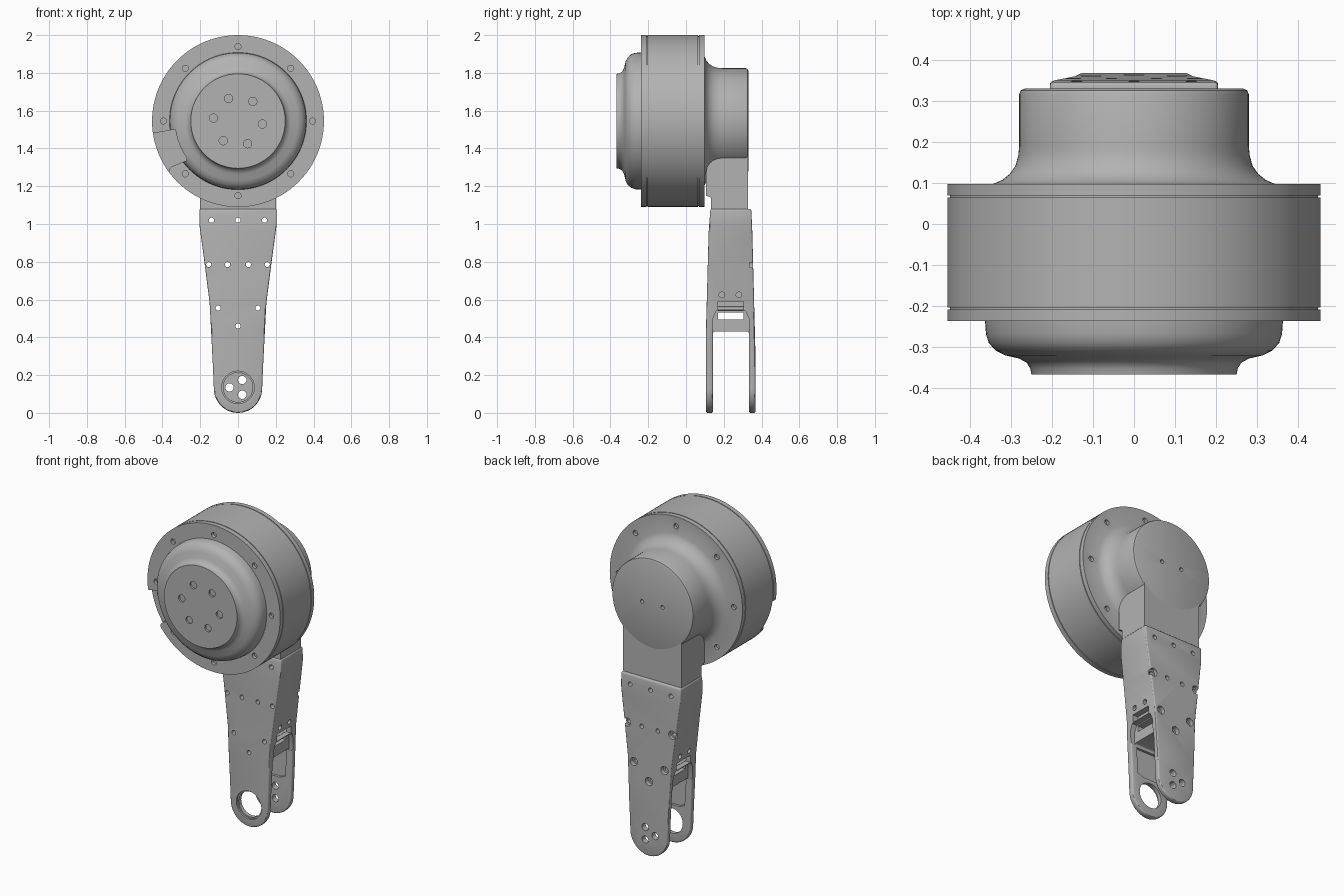
import bpy, bmesh, math
from mathutils import Vector, Matrix

if "Cube" in bpy.data.objects:
    bpy.data.objects.remove(bpy.data.objects["Cube"])

grey = bpy.data.materials.new("machined_grey")
grey.use_nodes = True
grey.diffuse_color = (0.45, 0.45, 0.45, 1)
grey.node_tree.nodes["Principled BSDF"].inputs["Base Color"].default_value = (0.45, 0.45, 0.45, 1)

AXIS_Z = 1.545          # height of the drum axis
HUB_BACK = 0.33         # rear face of the hub


def finish(bm, name):
    bmesh.ops.recalc_face_normals(bm, faces=bm.faces)
    mesh = bpy.data.meshes.new(name)
    bm.to_mesh(mesh)
    bm.free()
    mesh.materials.append(grey)
    ob = bpy.data.objects.new(name, mesh)
    bpy.context.collection.objects.link(ob)
    return ob


def activate(ob):
    bpy.ops.object.select_all(action='DESELECT')
    ob.select_set(True)
    bpy.context.view_layer.objects.active = ob


def prism(name, pts, lo, hi, axis='y'):
    """Extrude an outline in (x, z) along y, or in (y, z) along x."""
    bm = bmesh.new()
    place = (lambda a, b: (a, lo, b)) if axis == 'y' else (lambda a, b: (lo, a, b))
    face = bm.faces.new([bm.verts.new(place(a, b)) for a, b in pts])
    ext = bmesh.ops.extrude_face_region(bm, geom=[face])
    move = Vector((0, hi - lo, 0)) if axis == 'y' else Vector((hi - lo, 0, 0))
    bmesh.ops.translate(bm, vec=move, verts=[v for v in ext["geom"] if isinstance(v, bmesh.types.BMVert)])
    return finish(bm, name)


def rect(a0, a1, b0, b1):
    return [(a0, b0), (a1, b0), (a1, b1), (a0, b1)]


def rods(spots, radius, lo, hi, axis='y'):
    """Several parallel cylinders in one cutter."""
    bm = bmesh.new()
    mid = (lo + hi) / 2
    for a, b in spots:
        if axis == 'y':
            m = Matrix.Translation((a, mid, b)) @ Matrix.Rotation(math.pi / 2, 4, 'X')
        else:
            m = Matrix.Translation((mid, a, b)) @ Matrix.Rotation(math.pi / 2, 4, 'Y')
        bmesh.ops.create_cone(bm, cap_ends=True, segments=24 if radius < 0.05 else 48,
                              radius1=radius, radius2=radius, depth=hi - lo, matrix=m)
    return finish(bm, "cutter")


def combine(ob, tool, op='DIFFERENCE'):
    mod = ob.modifiers.new("bool", 'BOOLEAN')
    mod.object, mod.operation, mod.solver = tool, op, 'EXACT'
    activate(ob)
    bpy.ops.object.modifier_apply(modifier=mod.name)
    bpy.data.objects.remove(tool)


def bevel(ob, width, segments=3):
    mod = ob.modifiers.new("bevel", 'BEVEL')
    mod.width, mod.segments, mod.limit_method = width, segments, 'ANGLE'
    mod.angle_limit = math.radians(40)
    activate(ob)
    bpy.ops.object.modifier_apply(modifier=mod.name)


def smooth(ob):
    activate(ob)
    bpy.ops.object.shade_smooth_by_angle(angle=math.radians(30))


def ring(count, radius, start=0, z=AXIS_Z):
    return [(radius * math.cos(math.radians(start) + i * math.tau / count),
             z + radius * math.sin(math.radians(start) + i * math.tau / count)) for i in range(count)]


def revolve(name, profile, steps=96):
    """Spin a (radius, y) profile about the drum axis."""
    bm = bmesh.new()
    vs = [bm.verts.new((r, y, AXIS_Z)) for r, y in profile]
    es = [bm.edges.new(p) for p in zip(vs, vs[1:])]
    bmesh.ops.spin(bm, geom=vs + es, cent=(0, 0, AXIS_Z), axis=(0, 1, 0),
                   angle=math.tau, steps=steps)
    bmesh.ops.remove_doubles(bm, verts=bm.verts, dist=0.0005)
    return finish(bm, name)


# Motor drum: domed front cap, grooved flanges, flared rear hub
drum = revolve("motor_drum", [
    (0, -0.367), (0.25, -0.367), (0.253, -0.352), (0.262, -0.338), (0.28, -0.328),
    (0.315, -0.32), (0.338, -0.308), (0.354, -0.29), (0.361, -0.268), (0.363, -0.237),
    (0.455, -0.237), (0.455, -0.208), (0.449, -0.208), (0.449, -0.203), (0.455, -0.203),
    (0.455, 0.064), (0.449, 0.064), (0.449, 0.069), (0.455, 0.069), (0.455, 0.097),
    (0.345, 0.097), (0.322, 0.107), (0.303, 0.122), (0.289, 0.142), (0.282, 0.168),
    (0.28, 0.19), (0.28, HUB_BACK - 0.014), (0.276, HUB_BACK - 0.004),
    (0.266, HUB_BACK), (0, HUB_BACK)])
# Cable notch in the front flange
combine(drum, prism("cutter", [(-0.5, 1.47), (-0.45, 1.48), (-0.335, 1.5), (-0.315, 1.46),
                               (-0.268, 1.36), (-0.275, 1.335), (-0.35, 1.305),
                               (-0.365, 1.29), (-0.37, 1.2), (-0.5, 1.2)], -0.31, -0.2055))
# Screw holes in both flanges, the front face and the hub
combine(drum, rods(ring(8, 0.395), 0.016, -0.3, -0.217))
combine(drum, rods(ring(8, 0.395), 0.016, 0.078, 0.2))
combine(drum, rods(ring(6, 0.13, -7), 0.022, -0.355, -0.4))
combine(drum, rods([(-0.07, AXIS_Z), (0.07, AXIS_Z)], 0.012, 0.3, 0.4))
smooth(drum)

# Neck joining the hub to the leg, stepped at its front
neck = prism("neck", [(0.2, 1.5), (0.2, 1.08), (-0.2, 1.08), (-0.2, 1.5)], 0.09, HUB_BACK - 0.001)
combine(neck, prism("cutter", [(0, 1), (0.132, 1), (0.132, 1.14), (0.106, 1.15), (0.106, 1.27),
                               (0.115, 1.32), (0.14, 1.37), (0.14, 1.6), (0, 1.6)], -1, 1, 'x'))
smooth(neck)

# Leg: tapering front outline crossed with a forked side outline
side = [(0.205, 1.08), (0.205, 1.0), (0.178, 0.8), (0.15, 0.58), (0.133, 0.25)]
foot = [(0.128 * math.cos(t), 0.13 - 0.13 * math.sin(t))
        for t in (math.pi * i / 24 for i in range(25))]
leg = prism("leg", side + foot + [(-x, z) for x, z in reversed(side)], 0, 0.5)
fork = prism("fork", [(0.13, 1.09), (0.12, 0.96), (0.106, 0.45), (0.106, -0.1), (0.143, -0.1),
                      (0.143, 0.43), (0.333, 0.43), (0.333, -0.1), (0.368, -0.1),
                      (0.368, 0.3), (0.351, 0.96), (0.345, 1.09)], -0.4, 0.4, 'x')
combine(leg, fork, 'INTERSECT')
bevel(leg, 0.009)

# Side recesses, crossing window and inner pockets of the fork
for s in (-1, 1):
    xs = sorted((s * 0.115, s * 0.3))
    combine(leg, prism("cutter", [(0.143, 0.4), (0.333, 0.4), (0.333, 0.5), (0.315, 0.54),
                                  (0.16, 0.54), (0.143, 0.5)], *xs, 'x'))
    combine(leg, prism("cutter", rect(0.17, 0.305, 0.545, 0.59), *xs, 'x'))
combine(leg, prism("cutter", rect(0.17, 0.305, 0.495, 0.532), -0.3, 0.3, 'x'))
combine(leg, prism("cutter", [(-0.1, 0.41), (-0.09, 0.25), (-0.05, 0.235), (0.05, 0.235),
                              (0.09, 0.25), (0.1, 0.41)], 0.128, 0.348))

# Through bolts, rear counterbores and side screw holes
pairs = [(0.14, 1.02), (0.155, 0.785), (0.055, 0.785), (0.105, 0.555)]
bolts = [(s * x, z) for x, z in pairs for s in (-1, 1)] + [(0, 1.02), (0, 0.46)]
combine(leg, rods(bolts, 0.0135, 0, 0.5))
sunk = [(s * x, z) for x, z in (pairs[1], pairs[3]) for s in (-1, 1)] + [(0, 0.46)]
combine(leg, rods(sunk, 0.025, 0.335, 0.5))
for s in (-1, 1):
    combine(leg, rods([(0.19, 0.625), (0.28, 0.625)], 0.015, *sorted((s * 0.12, s * 0.3)), 'x'))

# Bearing ring in the front foot, three-hole mount in the rear foot
combine(leg, rods([(0, 0.135)], 0.078, 0, 0.25))
combine(leg, rods([(0, 0.135)], 0.086, 0, 0.118))
combine(leg, rods(ring(3, 0.045, 60, 0.135), 0.022, 0.25, 0.5))
smooth(leg)
